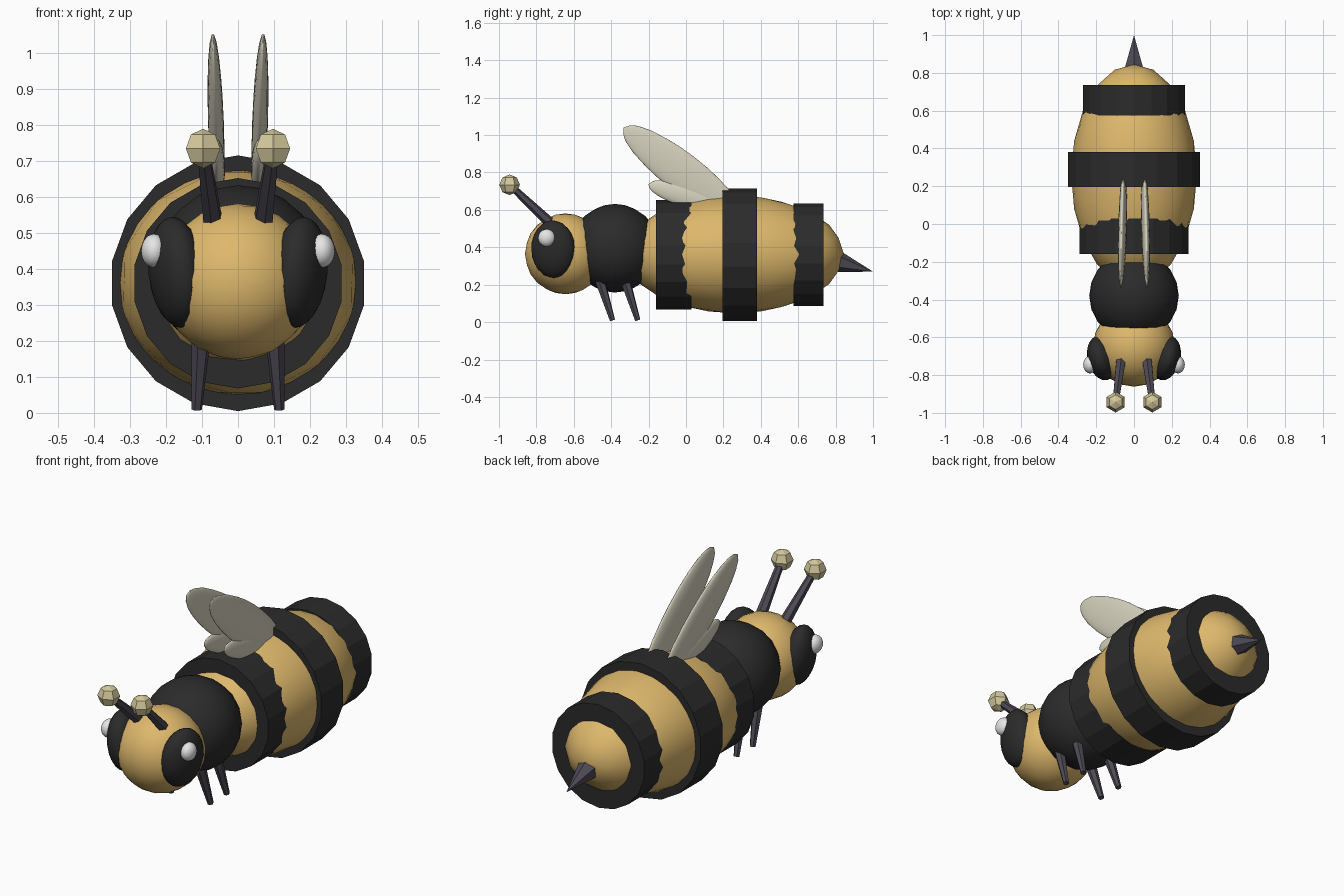
import bpy
from math import radians, pi
from mathutils import Vector, Matrix

cube = bpy.data.objects.get("Cube")
if cube:
    bpy.data.objects.remove(cube, do_unlink=True)


def material(name, r, g, b):
    m = bpy.data.materials.new(name)
    m.use_nodes = True
    m.diffuse_color = (r, g, b, 1)
    bsdf = next(n for n in m.node_tree.nodes if n.type == 'BSDF_PRINCIPLED')
    bsdf.inputs["Base Color"].default_value = (r, g, b, 1)
    return m


gold = material("honey gold", 0.73, 0.48, 0.15)
black = material("soft black", 0.024, 0.024, 0.024)
slate = material("slate purple", 0.075, 0.068, 0.09)
cream = material("pale wing", 0.68, 0.65, 0.52)
straw = material("straw", 0.66, 0.58, 0.33)
white = material("white", 0.85, 0.85, 0.86)


def finish(name, mat, smooth):
    ob = bpy.context.object
    ob.name = name
    ob.data.materials.append(mat)
    if smooth:
        bpy.ops.object.shade_smooth()
    return ob


def ellipsoid(name, mat, centre, radii, rotation=(0, 0, 0), detail=3):
    bpy.ops.mesh.primitive_ico_sphere_add(subdivisions=detail, radius=1, location=centre,
                                          rotation=rotation)
    bpy.context.object.scale = radii
    return finish(name, mat, True)


def rod(name, mat, start, end, r1, r2, sides, spin=0):
    """Tapered flat-shaded rod between two points."""
    a, b = Vector(start), Vector(end)
    bpy.ops.mesh.primitive_cone_add(vertices=sides, radius1=r1, radius2=r2,
                                    depth=(b - a).length)
    ob = finish(name, mat, False)
    turn = (b - a).to_track_quat('Z', 'Y').to_matrix().to_4x4()
    ob.matrix_world = Matrix.Translation((a + b) / 2) @ turn @ Matrix.Rotation(spin, 4, 'Z')
    return ob


# Body
ellipsoid("abdomen", gold, (0, 0.26, 0.362), (0.333, 0.585, 0.315))
ellipsoid("thorax", black, (0, -0.38, 0.395), (0.237, 0.237, 0.237))
ellipsoid("head", gold, (0, -0.645, 0.365), (0.216, 0.216, 0.216))

# Stripes
stripes = {"front_stripe": (-0.16, 0.03, 0.292),
           "middle_stripe": (0.195, 0.38, 0.355),
           "rear_stripe": (0.575, 0.735, 0.273)}
for name, (y1, y2, r) in stripes.items():
    rod(name, black, (0, y1, 0.36), (0, y2, 0.36), r, r, 18)

# Stinger
rod("stinger", slate, (0, 0.815, 0.322), (0, 1.0, 0.27), 0.057, 0, 6)

for side, s in (("left", 1), ("right", -1)):
    # Eyes
    ellipsoid(side + "_eye", black, (s * 0.17, -0.71, 0.39), (0.075, 0.12, 0.155),
              (0, radians(6) * s, radians(-14) * s))
    ellipsoid(side + "_pupil", white, (s * 0.233, -0.745, 0.45), (0.036, 0.046, 0.047))

    # Antennae
    tip = (s * 0.097, -0.943, 0.734)
    rod(side + "_antenna", slate, (s * 0.068, -0.715, 0.52), tip, 0.029, 0.018, 6)
    bpy.ops.mesh.primitive_uv_sphere_add(segments=6, ring_count=4, radius=0.055, location=tip)
    finish(side + "_antenna_ball", straw, False)

    # Legs
    for name, y in (("front", -0.455), ("rear", -0.32)):
        rod(f"{side}_{name}_leg", slate, (s * 0.1, y - 0.01, 0.24), (s * 0.115, y + 0.062, 0.01),
            0.029, 0.015, 6, pi / 6)

    # Wings
    ellipsoid(side + "_large_wing", cream, (s * 0.061, -0.02, 0.80), (0.022, 0.395, 0.105),
              (radians(-37.5), radians(2) * s, 0))
    ellipsoid(side + "_small_wing", cream, (s * 0.058, 0.0, 0.675), (0.022, 0.21, 0.06),
              (radians(-17), 0, 0))
